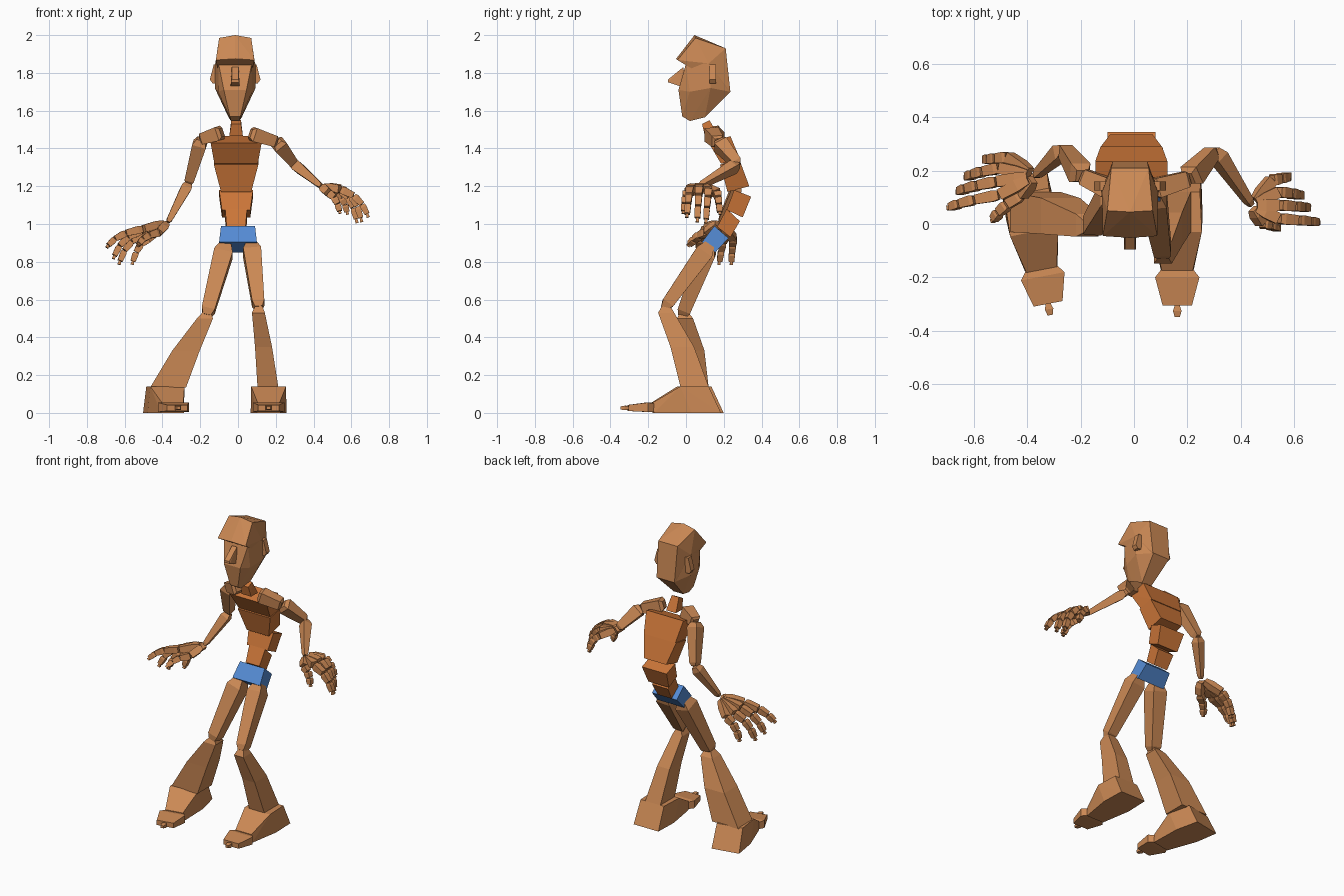
import bpy, bmesh, math
from mathutils import Vector, Matrix

if "Cube" in bpy.data.objects:
    bpy.data.objects.remove(bpy.data.objects["Cube"])


def material(name, rgb):
    m = bpy.data.materials.new(name)
    m.use_nodes = True
    m.diffuse_color = (*rgb, 1)
    m.node_tree.nodes["Principled BSDF"].inputs["Base Color"].default_value = (*rgb, 1)
    return m


SKIN = material("skin", (0.60, 0.25, 0.09))
TORSO = material("torso", (0.60, 0.18, 0.04))
BLUE = material("blue", (0.09, 0.26, 0.66))


def finish(name, bm, mat):
    bmesh.ops.recalc_face_normals(bm, faces=bm.faces)
    mesh = bpy.data.meshes.new(name)
    bm.to_mesh(mesh)
    bm.free()
    mesh.materials.append(mat)
    obj = bpy.data.objects.new(name, mesh)
    bpy.context.collection.objects.link(obj)
    return obj


def hull(name, points, mat=SKIN, frame=Matrix(), mirror=True):
    """Convex block around points, optionally mirrored across local x."""
    bm = bmesh.new()
    for x, y, z in points:
        for sx in ({x, -x} if mirror else {x}):
            bm.verts.new(frame @ Vector((sx, y, z)))
    res = bmesh.ops.convex_hull(bm, input=bm.verts)
    spare = {g for g in res["geom_interior"] + res["geom_unused"]
             if isinstance(g, bmesh.types.BMVert)}
    if spare:
        bmesh.ops.delete(bm, geom=list(spare), context="VERTS")
    bmesh.ops.dissolve_limit(bm, angle_limit=0.02, verts=bm.verts, edges=bm.edges)
    return finish(name, bm, mat)


def loft(name, stations, mat=SKIN, side=(1, 0, 0), axis=None):
    """Rectangular sections (centre, width, depth) joined into one solid."""
    first, last = Vector(stations[0][0]), Vector(stations[-1][0])
    n = Vector(axis) if axis else (last - first).normalized()
    u = Vector(side)
    u = (u - n * u.dot(n)).normalized()
    v = n.cross(u)
    bm = bmesh.new()
    rings = []
    for c, w, d in stations:
        rings.append([bm.verts.new(Vector(c) + u * w / 2 * a + v * d / 2 * b)
                      for a, b in ((-1, -1), (1, -1), (1, 1), (-1, 1))])
    for r, s in zip(rings, rings[1:]):
        for i in range(4):
            j = (i + 1) % 4
            bm.faces.new((r[i], r[j], s[j], s[i]))
    bm.faces.new(rings[0])
    bm.faces.new(rings[-1])
    return finish(name, bm, mat)


def limb(name, a, b, wa, wb, side=(1, 0, 0)):
    """Tapered bone with chamfered ends."""
    a, b = Vector(a), Vector(b)
    steps = ((0, wa * .6), (.12, wa), (.92, wb), (1, wb * .6))
    loft(name, [(a.lerp(b, t), w, w) for t, w in steps], side=side)


def block(name, profile, bottom, top, mat=TORSO, cx=-0.01):
    """Side profile (bottom front, bottom back, top back, top front)."""
    halves = (bottom, bottom, top, top)
    hull(name, [(h, y, z) for h, (y, z) in zip(halves, profile)], mat,
         Matrix.Translation((cx, 0, 0)))


# Torso
block("pelvis", ((.085, .905), (.155, .85), (.225, .925), (.15, .99)), .1, .09, BLUE, 0)
block("waist", ((.165, .985), (.235, .93), (.285, 1.015), (.215, 1.08)), .05, .058)
block("belly", ((.215, 1.075), (.30, 1.035), (.345, 1.145), (.255, 1.18)), .075, .09)
block("ribs", ((.22, 1.17), (.335, 1.2), (.285, 1.335), (.18, 1.315)), .08, .118)
block("chest", ((.185, 1.32), (.29, 1.335), (.235, 1.465), (.12, 1.43)), .115, .135)
block("neck", ((.1, 1.465), (.17, 1.465), (.125, 1.55), (.085, 1.53)), .036, .026)

# Head
head = Matrix.Translation((-.015, 0, 0))
hull("cranium", [(.085, .05, 1.985), (0, .045, 2), (.07, .21, 1.93), (.102, -.045, 1.868),
                 (0, -.052, 1.875), (.09, 0, 1.845), (.105, .12, 1.85), (.065, .235, 1.7)],
     SKIN, head)
hull("face", [(.088, 0, 1.85), (.108, .12, 1.85), (.108, .13, 1.72), (.06, .235, 1.7),
              (.06, -.04, 1.71), (.09, .02, 1.7), (.028, -.02, 1.57), (.022, .02, 1.545),
              (.035, .1, 1.565)], SKIN, head)
hull("nose", [(.018, -.015, 1.83), (.018, -.095, 1.765), (.022, -.095, 1.75),
              (.024, -.035, 1.73), (.015, 0, 1.76)], SKIN, head)
for s, label in ((1, "left"), (-1, "right")):
    hull(label + "_ear", [(s * x, y, z) for y in (.125, .16) for x, z in
                          ((.09, 1.845), (.113, 1.845), (.134, 1.765), (.12, 1.745), (.09, 1.745))],
         SKIN, head, False)

# Arms
arms = {
    "left": ((.065, .13, 1.48), (.205, .17, 1.435), (.3, .275, 1.315), (.44, .07, 1.2)),
    "right": ((-.085, .13, 1.485), (-.195, .18, 1.45), (-.262, .28, 1.215), (-.37, .18, 1.01)),
}
for label, (root, shoulder, elbow, wrist) in arms.items():
    limb(label + "_collar", root, shoulder, .075, .06, (0, 1, 0))
    limb(label + "_upper_arm", shoulder, elbow, .075, .05, (0, 1, 0))
    limb(label + "_forearm", elbow, wrist, .056, .03, (0, 1, 0))


# Hands
def finger(name, wrist, knuckle, tip):
    w, k, t = Vector(wrist), Vector(knuckle), Vector(tip)
    start = w.lerp(k, .2)
    loft(name + "_palm_bone", [(start, .034, .03), (start.lerp(k, .4), .045, .045),
                               (k, .042, .04)], side=(0, 1, 0))
    bend = Vector((k.x + .75 * (t.x - k.x), (k.y + t.y) / 2, k.z - .2 * (k.z - t.z)))
    curve = [k.lerp(bend, f).lerp(bend.lerp(t, f), f) for f in (0, .36, .66, .92)]
    for i, (a, b) in enumerate(zip(curve, curve[1:])):
        size = .042 - .004 * i
        a = a.lerp(b, .07)
        loft(f"{name}_joint_{i + 1}", [(a, size * .8, size * .8), (a.lerp(b, .25), size, size),
                                       (b, size * .85, size * .8)], side=(0, 1, 0))
    loft(name + "_tip", [(curve[-1], .012, .012), (t, .018, .018)], side=(0, 1, 0))


fingers = {
    "left": (("index", (.54, .02, 1.185), (.69, .005, 1.035)),
             ("middle", (.545, .07, 1.19), (.655, .06, 1.01)),
             ("ring", (.54, .12, 1.18), (.63, .105, 1.005)),
             ("little", (.515, .165, 1.165), (.58, .18, 1.05)),
             ("thumb", (.48, .005, 1.165), (.54, -.015, 1.055))),
    "right": (("index", (-.5, .11, .975), (-.695, .06, .875)),
              ("middle", (-.51, .16, .965), (-.66, .12, .815)),
              ("ring", (-.5, .21, .945), (-.63, .175, .785)),
              ("little", (-.47, .25, .925), (-.56, .24, .785)),
              ("thumb", (-.42, .11, .955), (-.53, .01, .885))),
}
for label, hand in fingers.items():
    for part, knuckle, tip in hand:
        finger(f"{label}_{part}", arms[label][3], knuckle, tip)

# Legs
limb("left_thigh", (.07, .125, .89), (.11, -.115, .555), .095, .065)
limb("right_thigh", (-.065, .125, .89), (-.165, -.02, .515), .1, .07)
up = (0, 0, 1)
loft("left_shin", [((.11, -.105, .57), .035, .04), ((.108, -.105, .53), .068, .085),
                   ((.135, -.02, .35), .09, .125), ((.158, .045, .14), .11, .15)], axis=up)
loft("right_shin", [((-.165, -.01, .535), .04, .04), ((-.175, -.005, .5), .085, .085),
                    ((-.275, .03, .33), .145, .135), ((-.37, .045, .135), .19, .15)], axis=up)

# Feet
for label, cx, cy, turn in (("left", .162, 0, 0), ("right", -.385, .03, .19)):
    foot = Matrix.Translation((cx, cy, 0)) @ Matrix.Rotation(turn, 4, "Z")
    if turn:
        foot = foot @ Matrix.Translation((0, -cy, 0))
    hull(label + "_foot", [(.092, -.03, .14), (.085, .12, .14), (.09, .185, 0), (.095, .03, 0),
                           (.058, -.175, .055), (.062, -.17, 0)], SKIN, foot)
    hull(label + "_toes", [(.06, -.17, .05), (.06, -.17, .005), (.083, -.2, .055),
                           (.083, -.2, .005), (.055, -.305, .042), (.055, -.305, .01)], SKIN, foot)
    hull(label + "_toe_tip", [(.008, -.3, .018), (.008, -.3, .034), (.016, -.325, .014),
                              (.016, -.325, .038), (.01, -.348, .018), (.01, -.348, .034)],
         SKIN, foot)
